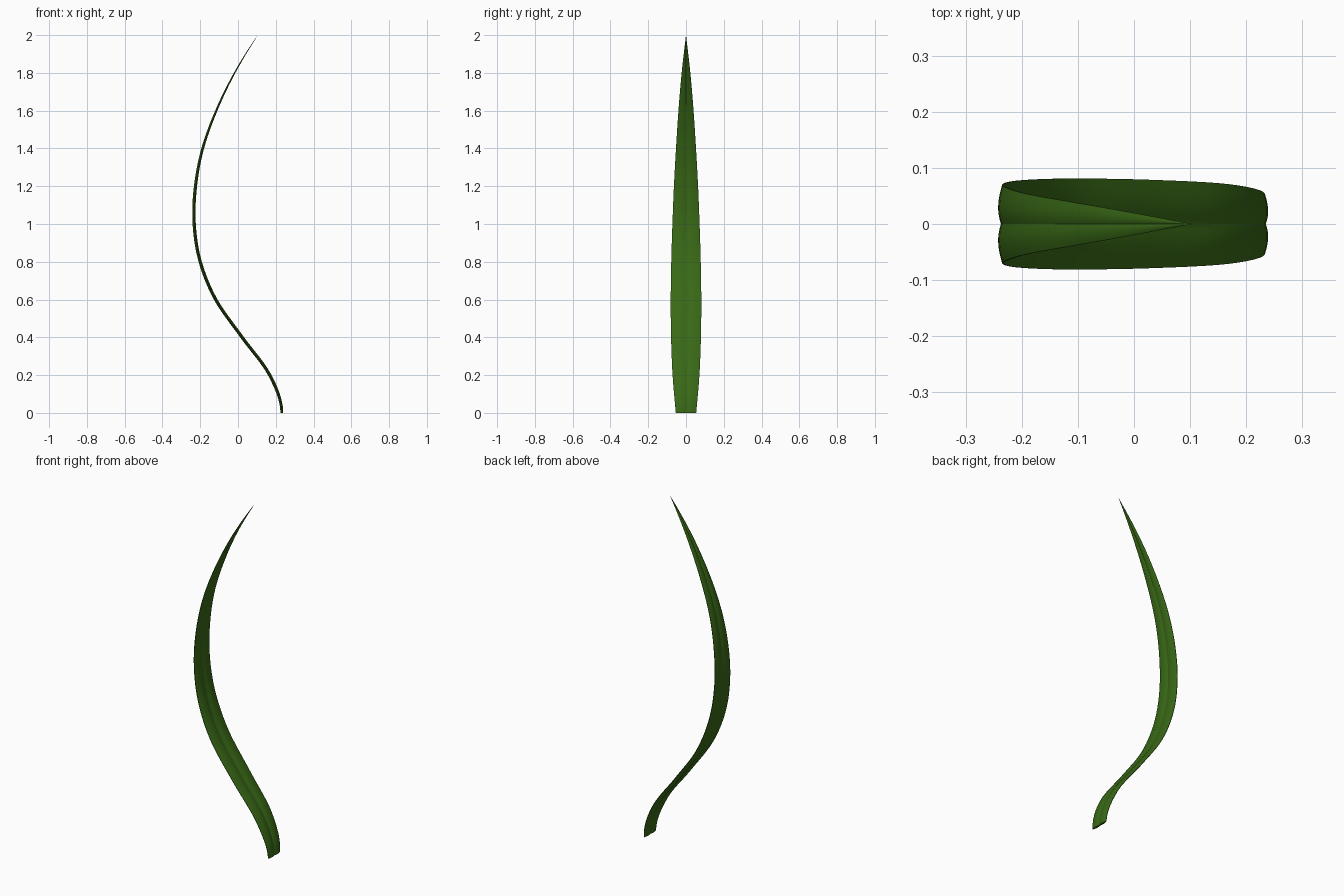
import bpy, bmesh
from mathutils import Vector

if "Cube" in bpy.data.objects:
    bpy.data.objects.remove(bpy.data.objects["Cube"])

STEP = 0.2
# Centre line x and half width, sampled every 0.2 in height (one extra sample at each end)
BEND = [0.168, 0.232, 0.168, 0.022, -0.118, -0.200, -0.232, -0.225, -0.187, -0.115, -0.018, 0.105, 0.25]
WIDTH = [0.035, 0.054, 0.071, 0.079, 0.081, 0.078, 0.072, 0.064, 0.053, 0.040, 0.023, 0.0, -0.025]
# Half section: (fraction of half width, fraction of thickness) - two soft lobes and a midrib groove
LOBE = [(0.0, 0.40), (0.12, 0.68), (0.28, 0.95), (0.45, 1.0), (0.65, 0.85), (0.85, 0.5), (1.0, 0.15)]
ROWS = 60


def sample(values, z):
    """Smooth interpolation of the height samples."""
    i = min(int(z / STEP), len(values) - 4)
    t = z / STEP - i
    a, b, c, d = values[i:i + 4]
    return b + 0.5 * t * (c - a + t * (2*a - 5*b + 4*c - d + t * (3*(b - c) + d - a)))


def ring_section():
    front = [(-u, h) for u, h in reversed(LOBE)] + LOBE[1:]
    return front + [(u, -h) for u, h in reversed(front)]


section = ring_section()
bm = bmesh.new()
rings = []
for r in range(ROWS):
    z = 2.0 * r / ROWS
    x = sample(BEND, z)
    w = sample(WIDTH, z)
    slope = 0 if r == 0 else (sample(BEND, z + 0.005) - sample(BEND, z - 0.005)) / 0.01
    normal = Vector((1, 0, -slope)).normalized()
    thick = 0.0085 * min(1.0, w / 0.075 + 0.12)
    rings.append([bm.verts.new(Vector((x, u * w, z)) + normal * h * thick) for u, h in section])

# Blade skin, pointed tip and closed base
n = len(section)
for lo, hi in zip(rings, rings[1:]):
    for i in range(n):
        j = (i + 1) % n
        bm.faces.new((lo[i], lo[j], hi[j], hi[i]))
tip = bm.verts.new((sample(BEND, 2.0), 0, 2.0))
for i in range(n):
    bm.faces.new((rings[-1][i], rings[-1][(i + 1) % n], tip))
bm.faces.new(rings[0])
bmesh.ops.recalc_face_normals(bm, faces=bm.faces)

mesh = bpy.data.meshes.new("leaf_blade")
bm.to_mesh(mesh)
bm.free()
leaf = bpy.data.objects.new("leaf_blade", mesh)
bpy.context.collection.objects.link(leaf)

green = bpy.data.materials.new("leaf_green")
green.diffuse_color = (0.04, 0.14, 0.008, 1)
green.use_nodes = True
green.node_tree.nodes["Principled BSDF"].inputs["Base Color"].default_value = green.diffuse_color
mesh.materials.append(green)

bpy.context.view_layer.objects.active = leaf
leaf.select_set(True)
bpy.ops.object.shade_smooth_by_angle()
